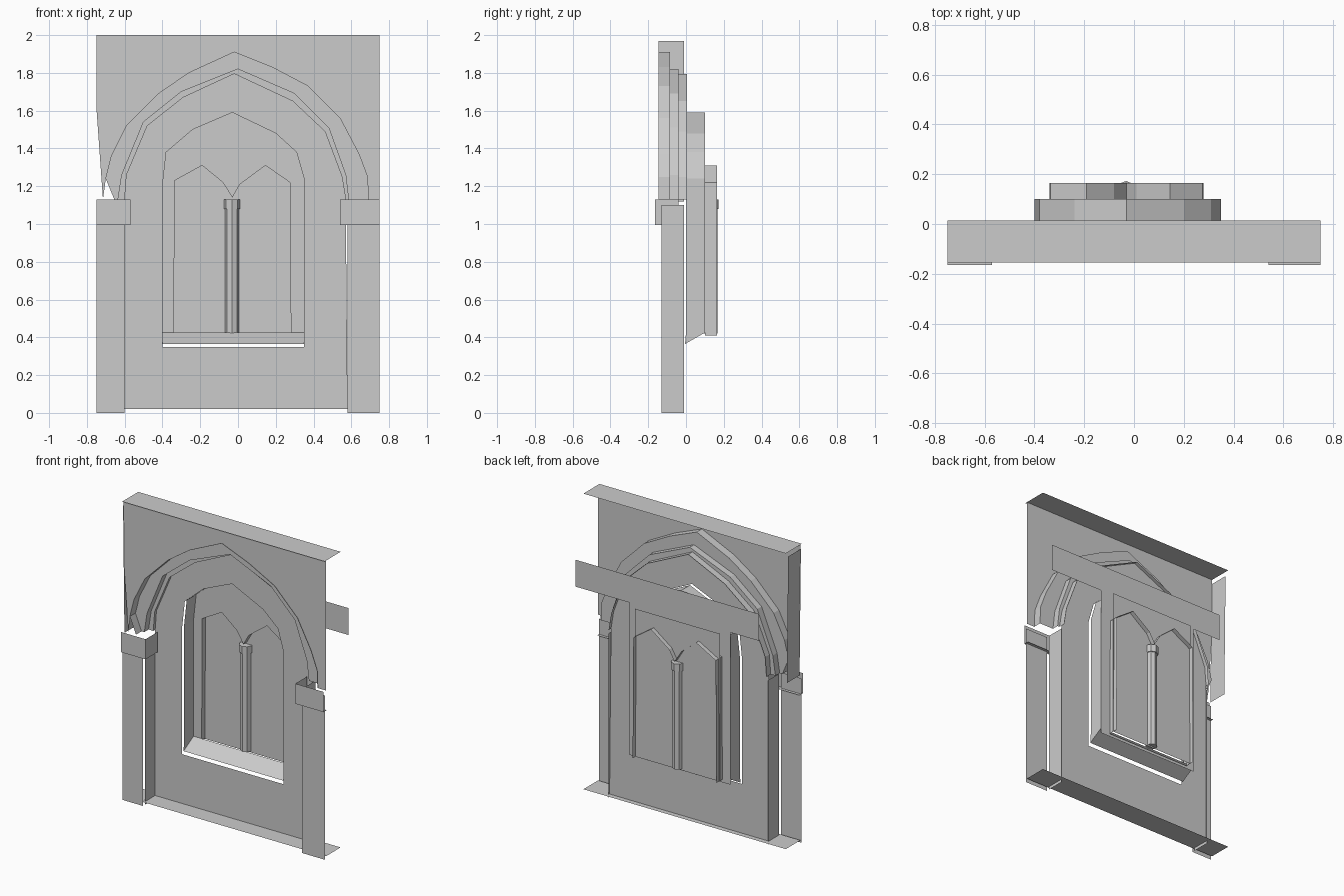
import bpy
import bmesh
from mathutils import Vector
from mathutils.geometry import tessellate_polygon

if "Cube" in bpy.data.objects:
    bpy.data.objects.remove(bpy.data.objects["Cube"])


def make(name, verts, faces):
    mesh = bpy.data.meshes.new(name)
    mesh.from_pydata(verts, [], faces)
    mesh.update()
    obj = bpy.data.objects.new(name, mesh)
    bpy.context.collection.objects.link(obj)
    return obj


def plate(name, y, *loops):
    """Flat front-facing sheet from (x, z) outlines; later loops are holes."""
    vecs = [[Vector((x, z, 0)) for x, z in lp] for lp in loops]
    faces = []
    pts = [p for lp in loops for p in lp]
    for a, b, c in tessellate_polygon(vecs):
        (ax, az), (bx, bz), (cx, cz) = pts[a], pts[b], pts[c]
        ccw = (bx - ax) * (cz - az) - (bz - az) * (cx - ax) > 0
        faces.append((a, b, c) if ccw else (a, c, b))
    obj = make(name, [(x, y, z) for x, z in pts], faces)
    # merge triangles back into larger flat faces
    bm = bmesh.new()
    bm.from_mesh(obj.data)
    bmesh.ops.join_triangles(bm, faces=bm.faces[:], angle_face_threshold=3.2,
                             angle_shape_threshold=0.7)
    bm.to_mesh(obj.data)
    bm.free()
    return obj


def reveal(name, path, y0, y1):
    """Ribbon that sweeps an (x, z) path in depth."""
    n = len(path)
    verts = [(x, y, z) for y in (y0, y1) for x, z in path]
    return make(name, verts, [(i, i + 1, n + i + 1, n + i) for i in range(n - 1)])


def rect(x0, x1, z0, z1):
    return [(x0, z0), (x1, z0), (x1, z1), (x0, z1)]


def shelf(name, x0, x1, y0, y1, z):
    return make(name, [(x0, y0, z), (x1, y0, z), (x1, y1, z), (x0, y1, z)],
                [(0, 1, 2, 3)])


# Arch profiles, left foot to right foot
outer = [(-.655, 1.13), (-.70, 1.24), (-.67, 1.36), (-.59, 1.52), (-.42, 1.69),
         (-.26, 1.80), (-.02, 1.91), (.18, 1.83), (.37, 1.73), (.54, 1.56),
         (.64, 1.37), (.685, 1.25), (.69, 1.13)]
middle = [(-.635, 1.13), (-.615, 1.26), (-.50, 1.54), (-.30, 1.70), (0, 1.82),
          (.30, 1.69), (.48, 1.51), (.57, 1.26), (.585, 1.13)]
inner = [(-.60, 1.13), (-.59, 1.26), (-.48, 1.52), (-.29, 1.67), (-.02, 1.795),
         (.29, 1.65), (.46, 1.49), (.55, 1.25), (.57, 1.13)]
window = [(-.40, .35), (-.40, 1.20), (-.38, 1.38), (-.24, 1.50), (-.03, 1.59),
          (.20, 1.48), (.31, 1.38), (.35, 1.24), (.35, .35)]
lancets = [(-.34, .41), (-.335, 1.23), (-.19, 1.31), (-.08, 1.22), (-.03, 1.14),
           (.01, 1.21), (.145, 1.31), (.275, 1.22), (.28, .41)]

# Spandrel wall above the arch, with its left return and top
plate("spandrel", -.14, [(-.75, 2), (-.75, 1.62), (-.715, 1.13), (-.70, 1.24)]
      + outer[2:] + [(.75, 1.13), (.75, 2)])
reveal("spandrel_side", [(-.75, 1.97), (-.74, 1.12)], -.145, -.01)
shelf("top_ledge", -.75, .75, -.155, .015, 2.0)
shelf("base_ledge", -.75, .75, -.14, .015, .02)

# Stepped arch mouldings
reveal("arch_outer_reveal", outer, -.145, -.085)
plate("arch_outer_face", -.085, outer + middle[::-1])
reveal("arch_middle_reveal", middle, -.085, -.04)
plate("arch_middle_face", -.04, middle + inner[::-1])
reveal("arch_inner_reveal", inner, -.04, .005)

# Recessed wall with the window opening
plate("recessed_wall", -.02, [(-.60, .02)] + inner + [(.58, .02)], window)

# Pillars and capitals
for side, x_out, x_in, c_in in (("left", -.75, -.60, -.57), ("right", .75, .58, .54)):
    a, b = sorted((x_out, x_in))
    plate("pillar_front_" + side, -.15, rect(a, b, 0, 1.1))
    reveal("pillar_side_" + side, [(x_in, 0), (x_in, 1.1)], -.13, -.01)
    a, b = sorted((x_out, c_in))
    plate("capital_front_" + side, -.165, rect(a, b, .995, 1.13))
    reveal("capital_side_" + side, [(c_in, .995), (c_in, 1.13)], -.165, -.04)
    shelf("capital_underside_" + side, a, b, -.165, -.13, .995)

# Window recess: reveal, sloped sill, tracery plate and wall band behind
reveal("window_reveal", [(-.40, .425)] + window[1:-1] + [(.35, .425)], 0, .10)
make("window_sill", [(x, y, z) for y, z in ((-.005, .365), (.10, .425), (0, .425))
                     for x in (-.40, .35)],
     [(0, 1, 3, 2), (0, 2, 4), (1, 5, 3)])
plate("tracery", .10, [(-.40, .39), (-.40, 1.42), (.35, 1.42), (.35, .39)],
      lancets)
plate("back_band", .10, rect(-.61, .75, 1.41, 1.59))

# Twin lancets whose reveals run through the glass sheet
reveal("lancet_reveal", lancets, .10, .165)
plate("glass", .135, rect(-.345, .285, .41, 1.40))
# Slim central column, half sunk in the glass
for name, r, z0, z1 in (("mullion", .036, .42, 1.08), ("mullion_cap", .043, 1.08, 1.13)):
    bpy.ops.mesh.primitive_cylinder_add(vertices=8, radius=r, depth=z1 - z0,
                                        location=(-.032, .13, (z0 + z1) / 2))
    bpy.context.object.name = name
